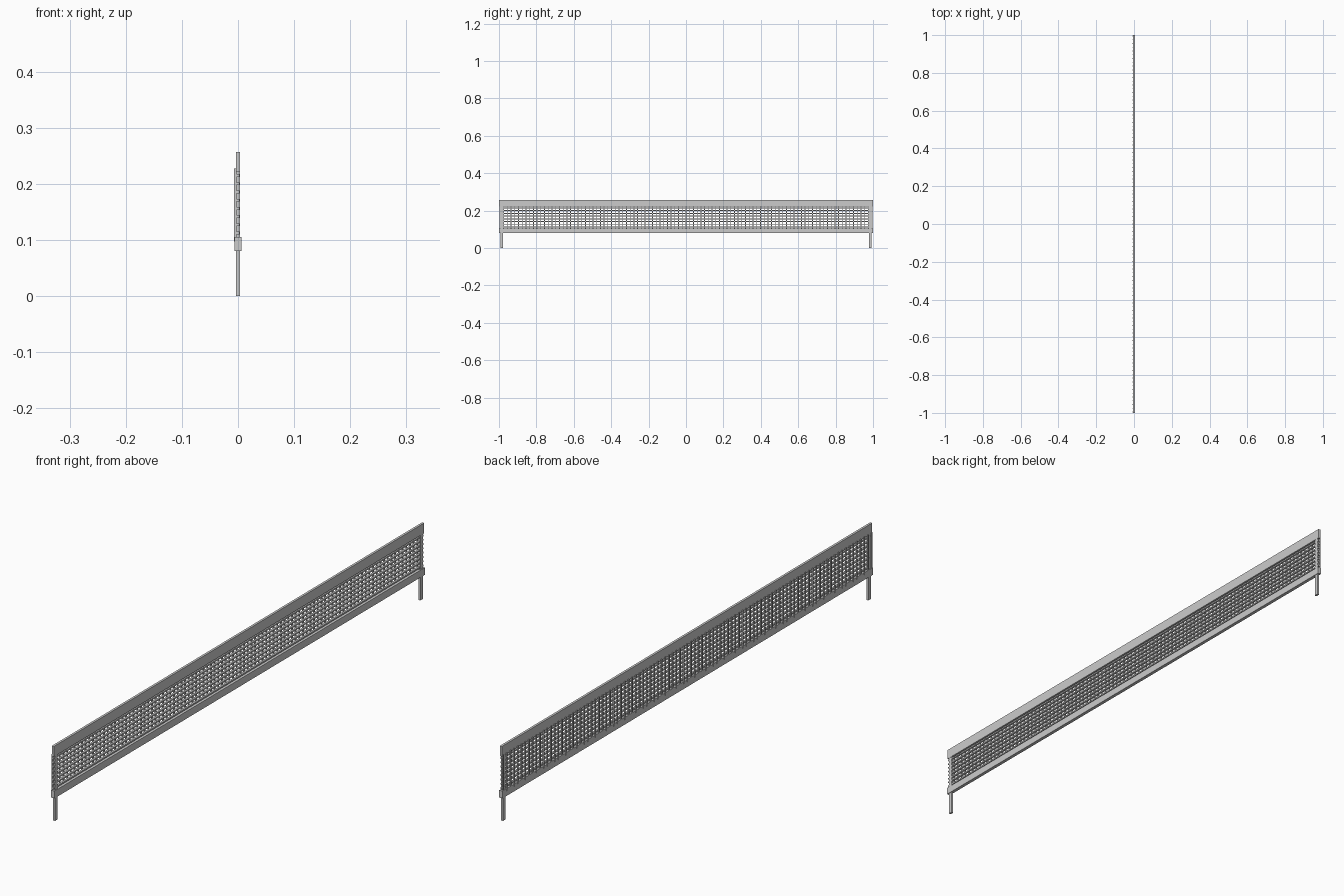
import bpy, bmesh
from mathutils import Matrix, Vector

if "Cube" in bpy.data.objects:
    bpy.data.objects.remove(bpy.data.objects["Cube"])


def boxes(name, items):
    """One object made of axis-aligned boxes given as (min corner, max corner)."""
    bm = bmesh.new()
    for lo, hi in items:
        lo, hi = Vector(lo), Vector(hi)
        size = hi - lo
        mat = Matrix.Translation((lo + hi) / 2) @ Matrix.Diagonal((*size, 1))
        bmesh.ops.create_cube(bm, size=1, matrix=mat)
    mesh = bpy.data.meshes.new(name)
    bm.to_mesh(mesh)
    bm.free()
    obj = bpy.data.objects.new(name, mesh)
    bpy.context.collection.objects.link(obj)
    return obj


# Tape bands along the top and bottom of the net
boxes("top_band", [((-0.004, -1, 0.222), (0.004, 1, 0.257))])
boxes("bottom_band", [((-0.006, -1, 0.08), (0.006, 1, 0.105))])

# End posts, running from the ground up into the top band
for side, y in (("front", -0.986), ("back", 0.986)):
    boxes(side + "_post", [((-0.0038, y - 0.007, 0), (0.0038, y + 0.007, 0.25))])

# Horizontal strands
rows = 8
boxes("horizontal_strands", [
    ((-0.004, -0.998, z - 0.0025), (0.003, 0.998, z + 0.0025))
    for z in (0.1125 + i * 0.0146 for i in range(rows))])

# Vertical strands, lying on the left face of the horizontal ones
count = 101
boxes("vertical_strands", [
    ((-0.007, y - 0.002, 0.097), (-0.003, y + 0.002, 0.227))
    for y in (-0.995 + i * 1.99 / (count - 1) for i in range(count))])
